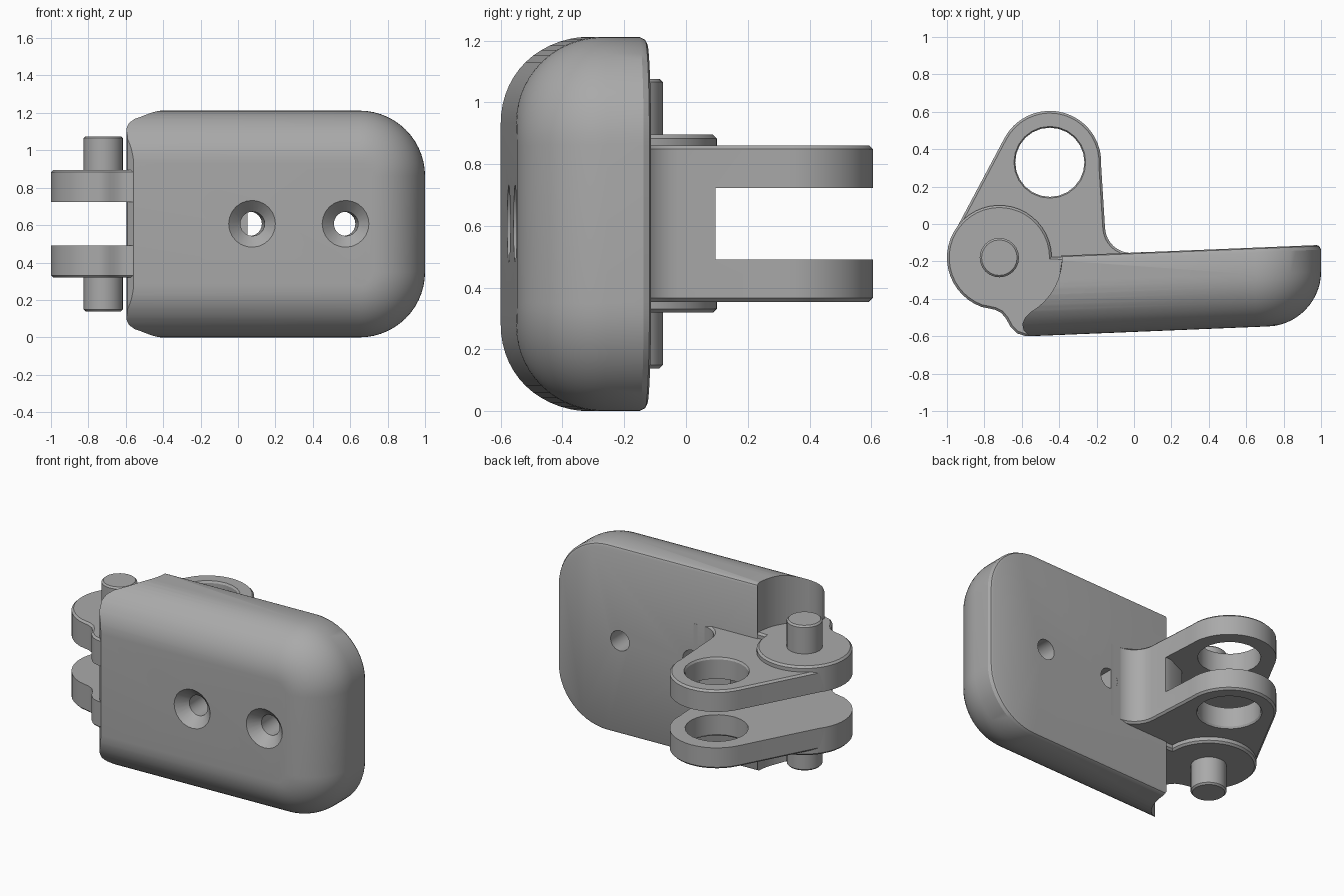
import bpy, bmesh, math
from mathutils import Vector

cube = bpy.data.objects.get("Cube")
if cube:
    bpy.data.objects.remove(cube, do_unlink=True)

gray = bpy.data.materials.new("plain_gray")
gray.use_nodes = True
COLOR = (0.4, 0.4, 0.4, 1)
gray.diffuse_color = COLOR
gray.node_tree.nodes["Principled BSDF"].inputs["Base Color"].default_value = COLOR

PIN = (-0.72, -0.18)     # pivot axis
EYE = (-0.45, 0.33)      # link hole axis
MID = 0.607              # mid height
TILT = 0.041             # slope of the pad along x


def arc(center, r, a0, a1, n=16):
    """Points on an arc, angles in degrees."""
    return [(center[0] + r * math.cos(math.radians(a0 + (a1 - a0) * i / n)),
             center[1] + r * math.sin(math.radians(a0 + (a1 - a0) * i / n)))
            for i in range(n + 1)]


def finish(bm, name):
    bmesh.ops.recalc_face_normals(bm, faces=bm.faces)
    mesh = bpy.data.meshes.new(name)
    bm.to_mesh(mesh)
    bm.free()
    mesh.materials.append(gray)
    ob = bpy.data.objects.new(name, mesh)
    bpy.context.collection.objects.link(ob)
    return ob


def loft(name, loops):
    """Skin a stack of equal-length closed loops and cap both ends."""
    bm = bmesh.new()
    rings = [[bm.verts.new(p) for p in loop] for loop in loops]
    for a, b in zip(rings, rings[1:]):
        for i in range(len(a)):
            j = (i + 1) % len(a)
            bm.faces.new((a[i], a[j], b[j], b[i]))
    bm.faces.new(rings[0])
    bm.faces.new(rings[-1])
    return finish(bm, name)


def prism(name, outline, z0, z1, chamfer=0):
    """Extrude a plan outline, with optional chamfered end edges."""
    ob = loft(name, [[(x, y, z) for x, y in outline] for z in (z0, z1)])
    if chamfer:
        bm = bmesh.new()
        bm.from_mesh(ob.data)
        rim = [e for e in bm.edges if abs(e.verts[0].co.z - e.verts[1].co.z) < 1e-5]
        bmesh.ops.bevel(bm, geom=rim, offset=chamfer, segments=1, affect='EDGES')
        bm.to_mesh(ob.data)
        bm.free()
    return ob


def boolean(ob, other, operation):
    mod = ob.modifiers.new(operation.lower(), 'BOOLEAN')
    mod.object, mod.operation, mod.solver = other, operation, 'EXACT'
    bpy.context.view_layer.objects.active = ob
    bpy.ops.object.modifier_apply(modifier=mod.name)
    bpy.data.objects.remove(other, do_unlink=True)


def smooth(ob):
    bpy.ops.object.select_all(action='DESELECT')
    ob.select_set(True)
    bpy.context.view_layer.objects.active = ob
    bpy.ops.object.shade_smooth_by_angle(angle=math.radians(28))


# Pad: rounded slab, lofted from back to front with a large front fillet
def pad_loop(y, inset):
    right, top, bottom, r = 1.0 - inset, 1.212 - inset, inset, 0.35 - inset
    pts = [(-0.9, bottom)]
    pts += arc((right - r, bottom + r), r, -90, 0, 14)
    pts += arc((right - r, top - r), r, 0, 90, 14)
    pts += [(-0.9, top)]
    return [(x, y + TILT * x, z) for x, z in pts]


BACK, FRONT, FILLET = -0.153, -0.577, 0.28
layers = [(BACK, 0.022), (BACK - 0.006, 0.01), (BACK - 0.025, 0)]
layers += [(FRONT + FILLET * (1 - math.sin(t)), FILLET * (1 - math.cos(t)))
           for t in (math.pi / 2 * i / 14 for i in range(15))]
pad = loft("pad", [pad_loop(y, d) for y, d in layers])

# Concave left end wrapping around the pivot
scoop = [(-2, 0.5), (-0.4, 0.5), (-0.395, -0.16)]
scoop += arc(PIN, 0.335, 0, -60, 20)
scoop += [(-0.585, -0.505), (-0.597, -0.535), (-0.59, -0.57), (-0.565, -0.595),
          (-0.53, -0.62), (-0.53, -1), (-2, -1)]
boolean(pad, prism("scoop_cutter", scoop, -1, 2), 'DIFFERENCE')

# Countersunk screw holes
for x in (0.08, 0.58):
    front = FRONT + TILT * x
    steps = [(front - 0.065, 0.19), (front + 0.06, 0.065), (0.3, 0.065)]
    cutter = loft("screw_cutter",
                  [[(px + TILT * (front - y), y, pz) for px, pz in arc((x, MID), r, 0, 345, 23)]
                   for y, r in steps])
    boolean(pad, cutter, 'DIFFERENCE')
smooth(pad)

# Hinge bracket: link arm plus thicker pivot boss
arm = arc(EYE, 0.275, -4, 152, 18)
arm += arc(PIN, 0.276, 152, 250, 12)
arm += [(-0.5, -0.4), (-0.3, -0.25), (0.05, -0.25), (0.05, -0.15)]
arm += arc((-0.015, -0.015), 0.14, 270, 184, 8)
bracket = prism("hinge_bracket", arm, MID - 0.253, MID + 0.253, 0.012)

boss = [(-0.37, -0.178)] + arc(PIN, 0.28, 1, 250, 30)
boss += [(-0.745, -0.458), (-0.71, -0.475), (-0.685, -0.505), (-0.66, -0.55),
         (-0.625, -0.585), (-0.58, -0.599), (-0.54, -0.598), (-0.54, -0.5),
         (-0.45, -0.42), (-0.39, -0.3)]
boolean(bracket, prism("pivot_boss", boss, MID - 0.288, MID + 0.288, 0.012), 'UNION')

# Slot between the two arms
slot = [(-2, 1), (0.3, 1), (0.3, 0.095), (-0.2, 0.095), (-0.34, 0.03), (-0.39, -0.1)]
slot += arc(PIN, 0.335, 0, -60, 12) + [(-0.5, -0.55), (-0.5, -1), (-2, -1)]
boolean(bracket, prism("slot_cutter", slot, MID - 0.116, MID + 0.116), 'DIFFERENCE')

# Link eye with a small countersunk rim on both faces
eye = [(MID + s, r) for s, r in ((-0.27, 0.202), (-0.241, 0.185), (0.241, 0.185), (0.27, 0.202))]
cutter = loft("eye_cutter", [[(x, y, z) for x, y in arc(EYE, r, 0, 345, 23)] for z, r in eye])
boolean(bracket, cutter, 'DIFFERENCE')
smooth(bracket)

# Pivot pin stubs
for name, side in (("upper_pin", 1), ("lower_pin", -1)):
    z = sorted((MID + side * 0.2, MID + side * 0.468))
    smooth(prism(name, arc(PIN, 0.105, 0, 345, 23), z[0], z[1], 0.01))
